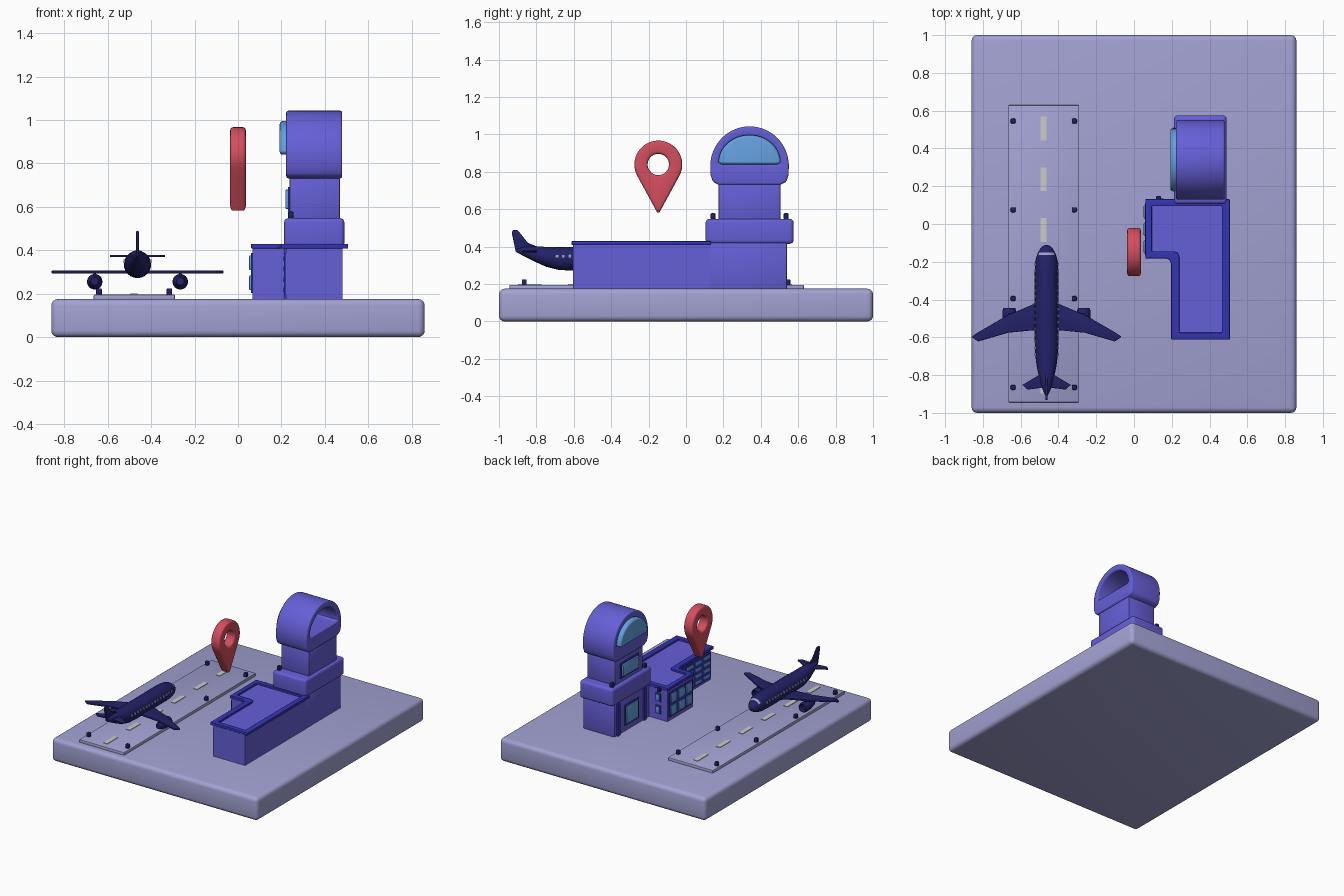
import bpy, bmesh
from math import sin, cos, pi, atan2, radians
from mathutils import Vector

cube = bpy.data.objects.get("Cube")
if cube:
    bpy.data.objects.remove(cube, do_unlink=True)


def material(name, *rgb):
    m = bpy.data.materials.new(name)
    m.use_nodes = True
    m.diffuse_color = (*rgb, 1)
    m.node_tree.nodes["Principled BSDF"].inputs["Base Color"].default_value = (*rgb, 1)
    return m


ground = material("lavender", 0.36, 0.36, 0.65)
wall = material("violet", 0.13, 0.115, 0.68)
trim = material("deep_blue", 0.035, 0.035, 0.46)
navy = material("navy", 0.016, 0.016, 0.14)
glass = material("sky_blue", 0.13, 0.35, 0.74)
red = material("red", 0.65, 0.075, 0.11)
paint = material("pale_grey", 0.6, 0.6, 0.57)


def finish(name, bm, mats, bevel=0, segments=3):
    """Turn a bmesh into an object with rounded edges and smooth shading."""
    bmesh.ops.recalc_face_normals(bm, faces=bm.faces)
    mesh = bpy.data.meshes.new(name)
    bm.to_mesh(mesh)
    bm.free()
    for m in mats:
        mesh.materials.append(m)
    ob = bpy.data.objects.new(name, mesh)
    bpy.context.collection.objects.link(ob)
    bpy.ops.object.select_all(action='DESELECT')
    ob.select_set(True)
    bpy.context.view_layer.objects.active = ob
    if bevel:
        mod = ob.modifiers.new("round", 'BEVEL')
        mod.width, mod.segments = bevel, segments
        mod.limit_method, mod.angle_limit = 'ANGLE', radians(35)
        mod.use_clamp_overlap = False
        bpy.ops.object.convert(target='MESH')
    bpy.ops.object.shade_smooth_by_angle(angle=radians(35))
    return ob


def box(name, mat, xs, ys, zs, bevel=0, segments=3):
    bm = bmesh.new()
    bmesh.ops.create_cube(bm, size=1)
    for v in bm.verts:
        v.co = [(r[0] + r[1]) / 2 + c * (r[1] - r[0]) for r, c in zip((xs, ys, zs), v.co)]
    return finish(name, bm, [mat], bevel, segments)


def prism(name, mat, outer, low, high, axis='z', hole=None, bevel=0):
    """Extrude an outline along z or x; a hole needs as many points as the outline."""
    bm = bmesh.new()

    def ring(points, h):
        return [bm.verts.new((a, b, h) if axis == 'z' else (h, a, b)) for a, b in points]

    def bridge(r, s):
        for i in range(len(r)):
            j = (i + 1) % len(r)
            bm.faces.new((r[i], r[j], s[j], s[i]))

    bottom, top = ring(outer, low), ring(outer, high)
    bridge(bottom, top)
    if hole:
        hole_bottom, hole_top = ring(hole, low), ring(hole, high)
        bridge(hole_bottom, hole_top)
        bridge(bottom, hole_bottom)
        bridge(top, hole_top)
    else:
        bm.faces.new(bottom)
        bm.faces.new(top)
    return finish(name, bm, [mat], bevel)


def loft(name, mats, x, rings, sides=24, rule=None):
    """Skin circles (y, radius, z) running along y."""
    bm = bmesh.new()
    loops = [[bm.verts.new((x + r * cos(2 * pi * i / sides), y, z + r * sin(2 * pi * i / sides)))
              for i in range(sides)] for y, r, z in rings]
    for a, b in zip(loops, loops[1:]):
        for i in range(sides):
            j = (i + 1) % sides
            bm.faces.new((a[i], a[j], b[j], b[i]))
    bm.faces.new(loops[0])
    bm.faces.new(loops[-1])
    if rule:
        for f in bm.faces:
            f.material_index = rule(f.calc_center_median())
    return finish(name, bm, mats)


def window(name, x, y, z, w, h, depth=0.016):
    """Framed pane on a wall that faces -x."""
    box(name + "_frame", trim, (x - 0.008, x + 0.004), (y - w / 2 - 0.012, y + w / 2 + 0.012),
        (z - h / 2 - 0.012, z + h / 2 + 0.012))
    box(name, glass, (x - depth, x + 0.01), (y - w / 2, y + w / 2), (z - h / 2, z + h / 2), 0.006, 2)


# Ground slab and runway
TOP = 0.175
box("ground_slab", ground, (-0.86, 0.86), (-1, 1), (0, TOP), 0.03, 4)
box("runway", ground, (-0.665, -0.29), (-0.945, 0.63), (TOP - 0.01, 0.196), 0.006, 2)
for i in range(6):
    y = 0.505 - 0.268 * i
    box("runway_dash", paint, (-0.495, -0.462), (y - 0.063, y + 0.063), (0.19, 0.2))


def lamp(x, y, z):
    box("lamp", navy, (x - 0.013, x + 0.013), (y - 0.013, y + 0.013), (z, z + 0.033), 0.006, 2)


for x in (-0.64, -0.316):
    for i in range(4):
        lamp(x, 0.545 - 0.47 * i, 0.192)

# Airliner
PX = -0.463


def cockpit(c):
    return int(-0.172 < c.y < -0.145 and c.z > 0.355)


loft("fuselage", [navy, ground], PX, [
    (-0.91, 0.006, 0.378), (-0.88, 0.02, 0.376), (-0.82, 0.038, 0.363), (-0.75, 0.053, 0.346),
    (-0.68, 0.061, 0.336), (-0.6, 0.063, 0.335), (-0.26, 0.063, 0.335), (-0.2, 0.06, 0.334),
    (-0.165, 0.051, 0.332), (-0.15, 0.045, 0.331), (-0.13, 0.033, 0.329),
    (-0.117, 0.02, 0.327), (-0.11, 0.006, 0.326)], rule=cockpit)


def wings(name, half, z, thick):
    pts = [(PX + a, b) for a, b in half] + [(PX - a, b) for a, b in reversed(half)]
    prism(name, navy, pts, z - thick / 2, z + thick / 2, bevel=0.003)


wings("wings", [(0.04, -0.385), (0.07, -0.425), (0.21, -0.485), (0.365, -0.575), (0.397, -0.597),
                (0.362, -0.622), (0.2, -0.575), (0.04, -0.56)], 0.3, 0.013)
wings("tail_wings", [(0.012, -0.78), (0.05, -0.805), (0.128, -0.852), (0.1, -0.877),
                     (0.012, -0.865)], 0.374, 0.01)
prism("tail_fin", navy, [(-0.91, 0.372), (-0.932, 0.475), (-0.925, 0.488), (-0.9, 0.488),
                         (-0.845, 0.42), (-0.78, 0.394), (-0.8, 0.372)],
      PX - 0.006, PX + 0.006, 'x', bevel=0.003)
for side in (-1, 1):
    ex = PX + side * 0.197
    loft("engine", [navy], ex, [(-0.575, 0.018, 0.258), (-0.56, 0.025, 0.257), (-0.51, 0.035, 0.255),
                                (-0.46, 0.036, 0.255), (-0.445, 0.031, 0.255), (-0.447, 0.026, 0.255),
                                (-0.47, 0.022, 0.255)], 16)
    box("engine_mount", navy, (ex - 0.006, ex + 0.006), (-0.56, -0.47), (0.275, 0.3))
    wx = PX + side * 0.061
    for i in range(15):
        y = -0.69 + 0.034 * i
        box("cabin_window", ground, (wx - 0.004, wx + 0.004), (y - 0.007, y + 0.007), (0.342, 0.358))

# Location pin: round head joined to a point by tangent sides
R, DROP, PY, PZ = 0.128, 0.267, -0.148, 0.839
start = -pi / 2 + 1.07
arc = [(R * cos(a), R * sin(a)) for a in [start + (pi - 2 * start) * i / 30 for i in range(31)]]
tip = Vector((0, -DROP))
left = [tuple(Vector(arc[-1]).lerp(tip, t)) for t in (0.25, 0.5, 0.75, 0.95)]
pin = arc + left + [(0, -DROP + 0.003)] + [(-a, b) for a, b in reversed(left)]
eye = [(0.057 * cos(atan2(b, a)), 0.057 * sin(atan2(b, a))) for a, b in pin]
prism("location_pin", red, [(PY + a, PZ + b) for a, b in pin], -0.036, 0.036, 'x',
      [(PY + a, PZ + b) for a, b in eye], 0.014)

# Terminal: L-shaped hall with a raised roof rim


def ell(x0, x1, x2, y0, y1, y2):
    return [(x0, y2), (x0, y1), (x1 - 0.03, y1), (x1 - 0.008, y1 - 0.008), (x1, y1 - 0.03),
            (x1, y0), (x2, y0), (x2, y2)]


prism("terminal_hall", wall, ell(0.067, 0.22, 0.482, -0.605, -0.175, 0.125), TOP - 0.01, 0.416)
prism("roof_rim", trim, ell(0.06, 0.197, 0.507, -0.612, -0.182, 0.132), 0.408, 0.43,
      hole=ell(0.095, 0.24, 0.465, -0.575, -0.145, 0.095), bevel=0.004)
for row in range(2):
    z = 0.25 + 0.092 * row
    for col in range(3):
        window("hall_window", 0.067, -0.12 + 0.092 * col, z, 0.07, 0.068)
    box("side_window_frame", trim, (0.12, 0.165), (0.12, 0.132), (z - 0.032, z + 0.032))
    box("side_window", glass, (0.13, 0.155), (0.12, 0.138), (z - 0.022, z + 0.022), 0.004, 2)
lamp(0.13, 0.135, 0.39)
for row in range(4):
    for col in range(4):
        window("gate_window", 0.22, -0.55 + 0.1 * col, 0.218 + 0.048 * row, 0.078, 0.026, 0.012)

# Control tower
box("tower_base", wall, (0.22, 0.48), (0.12, 0.54), (TOP - 0.01, 0.43), 0.006, 2)
box("tower_ledge", wall, (0.212, 0.49), (0.105, 0.575), (0.415, 0.548), 0.02, 4)
box("tower_neck", wall, (0.238, 0.47), (0.175, 0.505), (0.54, 0.74), 0.006, 2)
window("entrance_window", 0.22, 0.34, 0.295, 0.14, 0.13)
for y in (0.185, 0.5):
    box("entrance_pillar", trim, (0.208, 0.225), (y - 0.014, y + 0.014), (TOP, 0.415))
window("neck_window", 0.238, 0.34, 0.635, 0.19, 0.09, 0.02)
for y in (0.145, 0.535):
    lamp(0.243, y, 0.546)

# Arched tower cab, open at the back and glazed toward the runway
CY = 0.34


def arch(rx, rz, base, bottom, half):
    top = [(CY + rx * cos(pi * i / 32), base + rz * sin(pi * i / 32)) for i in range(33)]
    return top + [(CY - a, b) for a, b in half] + [(CY + a, b) for a, b in reversed(half)]


cab = arch(0.21, 0.213, 0.83, 0.73, [(0.208, 0.78), (0.195, 0.745), (0.165, 0.731)])
opening = arch(0.164, 0.145, 0.85, 0.84, [(0.16, 0.843), (0.145, 0.84), (0.1, 0.84)])
prism("tower_cab", wall, cab, 0.222, 0.48, 'x', opening, 0.01)
prism("cab_glass", glass, opening, 0.192, 0.24, 'x', bevel=0.014)
